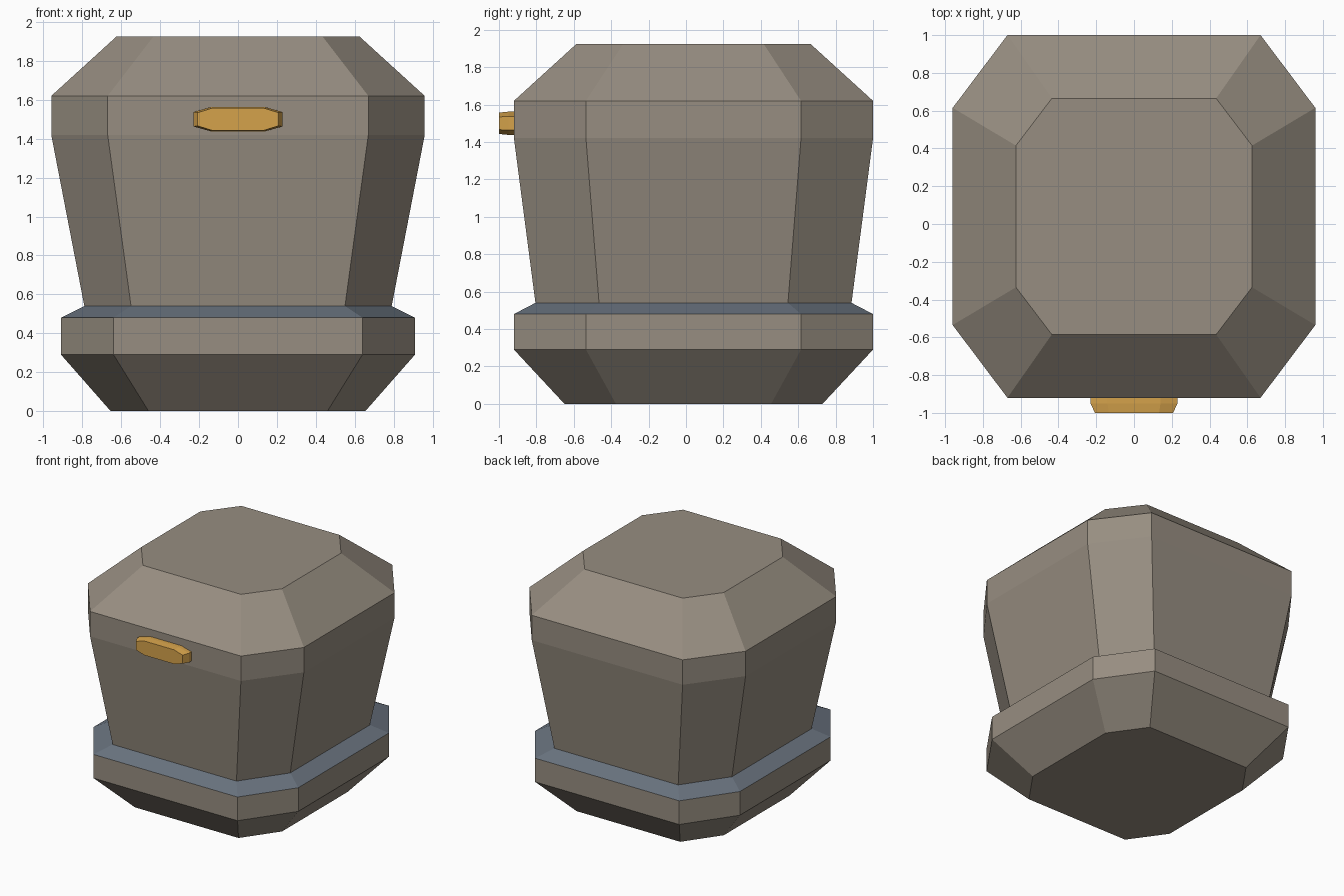
import bpy
import bmesh

cube = bpy.data.objects.get("Cube")
if cube:
    bpy.data.objects.remove(cube, do_unlink=True)


def material(name, rgb):
    mat = bpy.data.materials.new(name)
    mat.use_nodes = True
    mat.diffuse_color = (*rgb, 1)
    mat.node_tree.nodes["Principled BSDF"].inputs["Base Color"].default_value = (*rgb, 1)
    return mat


stone = material("warm grey", (0.31, 0.27, 0.22))
slate = material("slate blue", (0.14, 0.17, 0.21))
gold = material("gold", (0.66, 0.36, 0.07))


def octagon(a, b, ca, cb):
    """Chamfered rectangle: half sizes a, b and half lengths ca, cb of its straight edges."""
    return [(ca, -b), (a, -cb), (a, cb), (ca, b), (-ca, b), (-a, cb), (-a, -cb), (-ca, -b)]


def loft(name, rings, mat, place, cap_start=False, cap_end=False):
    """Join octagonal rings (level, a, b, ca, cb) into one flat-shaded surface."""
    bm = bmesh.new()
    loops = [[bm.verts.new(place(p, q, r[0])) for p, q in octagon(*r[1:])] for r in rings]
    for low, high in zip(loops, loops[1:]):
        for i in range(8):
            j = (i + 1) % 8
            bm.faces.new((low[i], low[j], high[j], high[i]))
    if cap_start:
        bm.faces.new(loops[0][::-1])
    if cap_end:
        bm.faces.new(loops[-1])
    mesh = bpy.data.meshes.new(name)
    bm.to_mesh(mesh)
    bm.free()
    mesh.materials.append(mat)
    obj = bpy.data.objects.new(name, mesh)
    bpy.context.collection.objects.link(obj)
    return obj


def upright(p, q, level):
    return (p, q + 0.04, level)


def facing_front(p, q, level):
    return (p, -level, 1.5 + q)


# Rings shared by neighbouring parts
rim = (0.48, 0.91, 0.96, 0.64, 0.575)
waist = (0.54, 0.79, 0.845, 0.55, 0.505)

# Flared base
loft("base", [(0, 0.655, 0.69, 0.46, 0.415), (0.29, *rim[1:]), rim],
     stone, upright, cap_start=True)

# Sloping collar between base and upper body
loft("collar", [rim, waist], slate, upright)

# Upper body with bevelled top
loft("upper_body", [waist,
                    (1.42, 0.96, 0.96, 0.67, 0.575),
                    (1.62, 0.96, 0.96, 0.67, 0.575),
                    (1.925, 0.625, 0.625, 0.435, 0.375)],
     stone, upright, cap_end=True)

# Front badge plate
loft("front_plate", [(0.9, 0.23, 0.062, 0.14, 0.037),
                     (0.95, 0.23, 0.062, 0.14, 0.037),
                     (1.0, 0.207, 0.057, 0.133, 0.034)],
     gold, facing_front, cap_start=True, cap_end=True)
